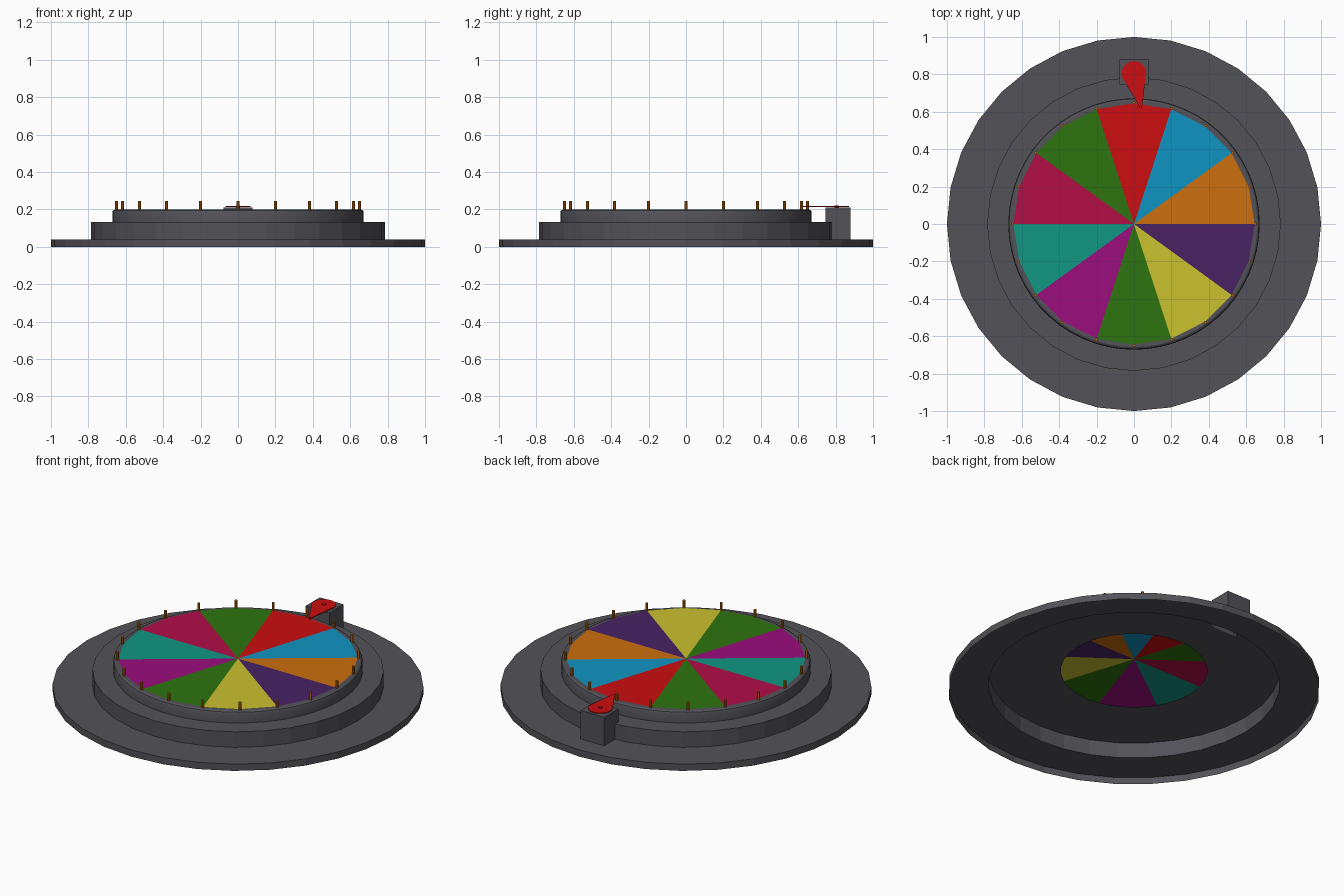
import bpy, bmesh, math
from math import sin, cos, pi

if "Cube" in bpy.data.objects:
    bpy.data.objects.remove(bpy.data.objects["Cube"])

def srgb(c):
    return c / 12.92 if c <= 0.04045 else ((c + 0.055) / 1.055) ** 2.4

def material(name, r, g, b):
    m = bpy.data.materials.new(name)
    m.diffuse_color = (srgb(r / 255), srgb(g / 255), srgb(b / 255), 1)
    m.use_nodes = True
    m.node_tree.nodes["Principled BSDF"].inputs["Base Color"].default_value = m.diffuse_color
    return m

COLOURS = {
    "grey": (82, 82, 88), "orange": (204, 110, 14), "blue": (16, 148, 194),
    "red": (204, 14, 16), "green": (45, 116, 14), "crimson": (178, 14, 70),
    "teal": (16, 150, 130), "magenta": (155, 14, 125),
    "yellow": (202, 193, 46), "purple": (72, 34, 100)}
MATS = {k: material(k, *v) for k, v in COLOURS.items()}

def finish(name, bm, mats, smooth=False):
    me = bpy.data.meshes.new(name)
    bm.to_mesh(me)
    bm.free()
    for m in mats:
        me.materials.append(MATS[m])
    ob = bpy.data.objects.new(name, me)
    bpy.context.collection.objects.link(ob)
    if smooth:
        bpy.ops.object.select_all(action='DESELECT')
        ob.select_set(True)
        bpy.context.view_layer.objects.active = ob
        bpy.ops.object.shade_smooth_by_angle(angle=math.radians(30))
    return ob

def lathe(name, profile, n, mat, smooth=False):
    """Open shell turned around z; profile runs from outside bottom to inside top."""
    bm = bmesh.new()
    rings = [[bm.verts.new((r * cos(2 * pi * i / n), r * sin(2 * pi * i / n), z))
              for i in range(n)] for r, z in profile]
    for a, b in zip(rings, rings[1:]):
        for i in range(n):
            j = (i + 1) % n
            bm.faces.new((a[i], a[j], b[j], b[i]))
    return finish(name, bm, [mat], smooth)

def prism(name, outline, z0, z1, mat, bottom=True):
    bm = bmesh.new()
    lo = [bm.verts.new((x, y, z0)) for x, y in outline]
    hi = [bm.verts.new((x, y, z1)) for x, y in outline]
    bm.faces.new(hi)
    if bottom:
        bm.faces.new(lo[::-1])
    for i in range(len(lo)):
        j = (i + 1) % len(lo)
        bm.faces.new((lo[i], lo[j], hi[j], hi[i]))
    return finish(name, bm, [mat])

def circle(x, y, r, n):
    return [(x + r * cos(2 * pi * i / n), y + r * sin(2 * pi * i / n)) for i in range(n)]

# hollow stepped base, open underneath
lathe("base", [(1, 0), (1, 0.04), (0.785, 0.04), (0.785, 0.132), (0.395, 0.132)], 32, "grey")

# wheel rim with chamfered top edge
lathe("wheel_rim", [(0.672, 0.132), (0.672, 0.185), (0.668, 0.194), (0.658, 0.2),
                    (0.62, 0.2)], 60, "grey", True)

# coloured wedges, two triangles each
ORDER = ["orange", "blue", "red", "green", "crimson", "teal", "magenta",
         "green", "yellow", "purple"]
slots = list(dict.fromkeys(ORDER))
bm = bmesh.new()
hub = bm.verts.new((0, 0, 0.202))
edge = [bm.verts.new((x, y, 0.202)) for x, y in circle(0, 0, 0.645, 20)]
for i in range(20):
    f = bm.faces.new((hub, edge[i], edge[(i + 1) % 20]))
    f.material_index = slots.index(ORDER[i // 2])
finish("wheel_wedges", bm, slots)

# pegs around the rim
for i, (x, y) in enumerate(circle(0, 0, 0.65, 20)):
    prism(f"peg_{i + 1}", circle(x, y, 0.008, 8), 0.195, 0.246, "orange")

# pointer block, pointer and its pin
prism("pointer_block", [(-0.078, 0.747), (0.078, 0.747), (0.078, 0.88), (-0.078, 0.88)],
      0.04, 0.209, "grey", bottom=False)
head = [(0.066 * cos(a), 0.805 + 0.066 * sin(a))
        for a in (math.radians(-20 + 220 * i / 12) for i in range(13))]
prism("pointer", head + [(0.034, 0.618), (0.042, 0.618)], 0.212, 0.217, "red")
prism("pointer_pin", circle(0, 0.805, 0.012, 8), 0.209, 0.222, "red")
